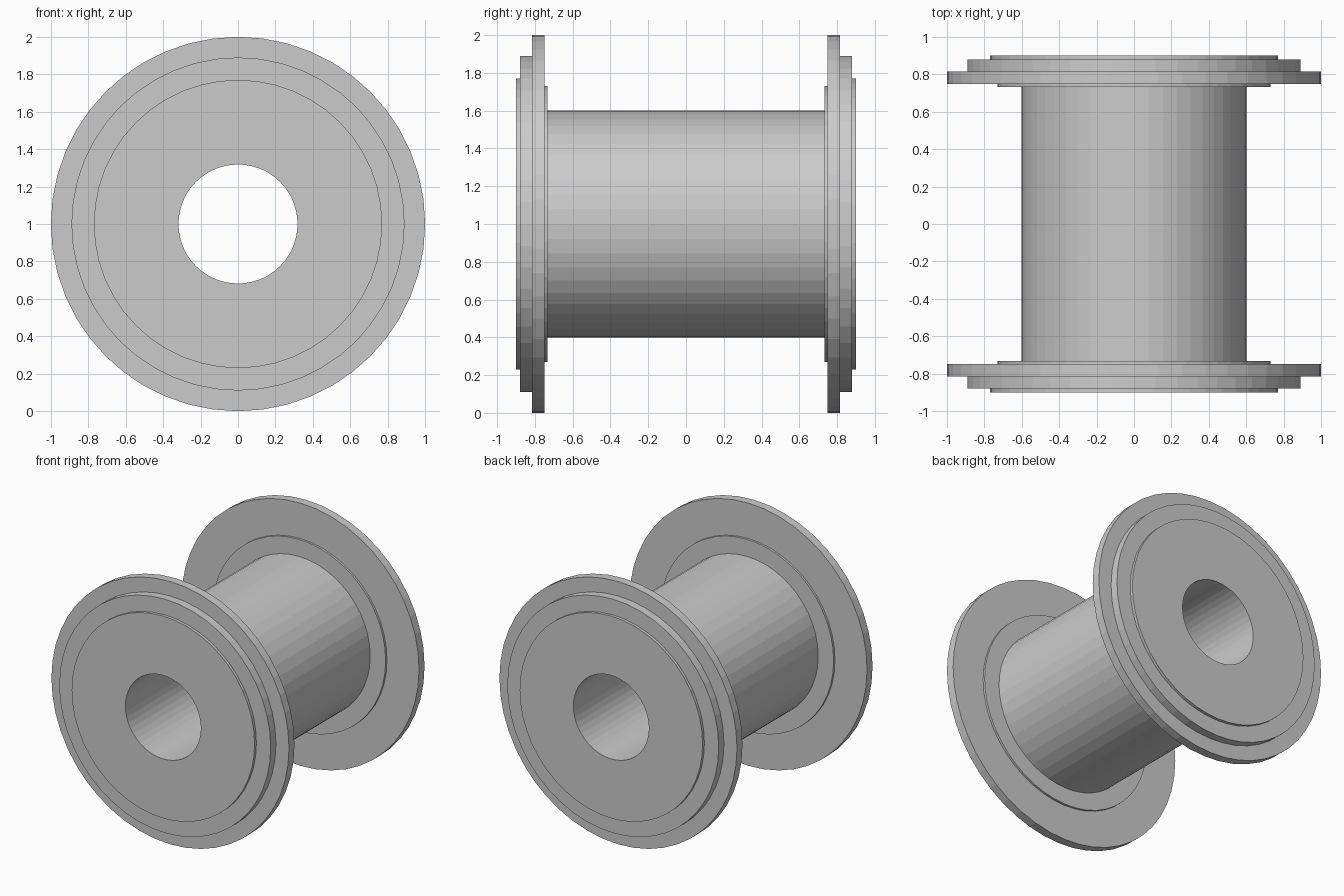
import bpy, bmesh
from math import sin, cos, pi

if "Cube" in bpy.data.objects:
    bpy.data.objects.remove(bpy.data.objects["Cube"])

SIDES = 48
CENTRE_Z = 1.0

# Half profile (radius, y) from the bore mouth to the barrel end
half = [(0.318, -0.90), (0.77, -0.90), (0.77, -0.878), (0.89, -0.878),
        (0.89, -0.815), (1.0, -0.815), (1.0, -0.749), (0.73, -0.749),
        (0.73, -0.733), (0.60, -0.733)]
profile = half + [(r, -y) for r, y in reversed(half)]


def lathe(name, points, sides):
    """Revolve a closed profile around the horizontal y axis."""
    bm = bmesh.new()
    rings = []
    for i in range(sides):
        a = 2 * pi * i / sides
        rings.append([bm.verts.new((r * cos(a), y, CENTRE_Z + r * sin(a)))
                      for r, y in points])
    n = len(points)
    for i in range(sides):
        p, q = rings[i], rings[(i + 1) % sides]
        for j in range(n):
            k = (j + 1) % n
            bm.faces.new((p[j], p[k], q[k], q[j]))
    bmesh.ops.recalc_face_normals(bm, faces=bm.faces)
    mesh = bpy.data.meshes.new(name)
    bm.to_mesh(mesh)
    bm.free()
    obj = bpy.data.objects.new(name, mesh)
    bpy.context.collection.objects.link(obj)
    return obj


# Hollow barrel with stepped flanges at both ends
lathe("flanged_spool", profile, SIDES)
